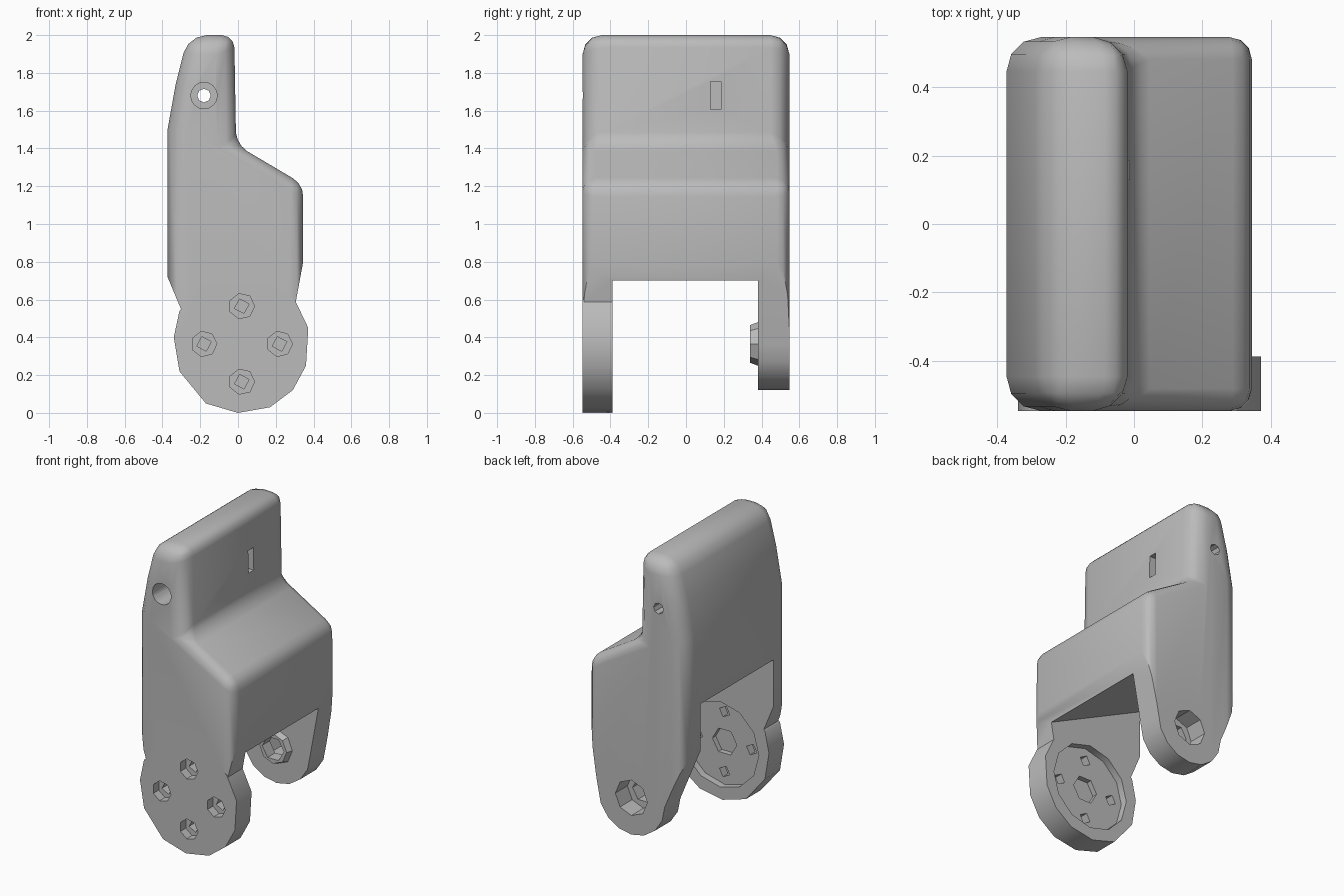
import bpy, bmesh, math

cube = bpy.data.objects.get("Cube")
if cube:
    bpy.data.objects.remove(cube, do_unlink=True)

grey = bpy.data.materials.new("plain grey")
grey.use_nodes = True
colour = (0.5, 0.5, 0.5, 1)
grey.diffuse_color = colour
grey.node_tree.nodes["Principled BSDF"].inputs["Base Color"].default_value = colour


def prism(name, outline, y0, y1, taper=None):
    """Extrude an x,z outline along y; taper gives a second outline at y1."""
    bm = bmesh.new()
    near = [bm.verts.new((x, y0, z)) for x, z in outline]
    far = [bm.verts.new((x, y1, z)) for x, z in (taper or outline)]
    bm.faces.new(near)
    bm.faces.new(far[::-1])
    n = len(near)
    for i in range(n):
        j = (i + 1) % n
        bm.faces.new((near[j], near[i], far[i], far[j]))
    bmesh.ops.recalc_face_normals(bm, faces=bm.faces)
    mesh = bpy.data.meshes.new(name)
    bm.to_mesh(mesh)
    bm.free()
    mesh.materials.append(grey)
    obj = bpy.data.objects.new(name, mesh)
    bpy.context.collection.objects.link(obj)
    return obj


def ring(x, z, r, sides, turn=0.0):
    return [(x + r * math.cos(turn + math.tau * i / sides),
             z + r * math.sin(turn + math.tau * i / sides)) for i in range(sides)]


def box(x0, x1, z0, z1):
    return [(x0, z0), (x1, z0), (x1, z1), (x0, z1)]


def apply_modifier(obj, mod):
    bpy.context.view_layer.objects.active = obj
    bpy.ops.object.modifier_apply(modifier=mod.name)


def combine(target, tool, operation="DIFFERENCE"):
    mod = target.modifiers.new("combine", "BOOLEAN")
    mod.operation, mod.object, mod.solver = operation, tool, "EXACT"
    apply_modifier(target, mod)
    bpy.data.objects.remove(tool, do_unlink=True)


PX, PZ = 0.02, 0.365   # pivot axis
FRONT, BACK = -0.547, 0.547

# Body with a stepped top and a tapering, round-ended lower arm
arc = [(PX + 0.245 * math.cos(a), PZ + 0.245 * math.sin(a))
       for a in (math.radians(180 + 22.5 * i) for i in range(9))]
profile = [(0.345, 0.8), (0.345, 1.21), (-0.01, 1.42), (-0.02, 2.0),
           (-0.265, 2.0), (-0.33, 1.74), (-0.373, 1.5), (-0.373, 0.72)] + arc
bracket = prism("hinge_bracket", profile, FRONT, BACK)

# Rounded rims and shoulders above the arms, tighter on the stepped side
weights = bracket.data.attributes.new("bevel_weight_edge", "FLOAT", "EDGE")
for e in bracket.data.edges:
    a, b = (bracket.data.vertices[i].co for i in e.vertices)
    if abs(a.y - b.y) > 0.5:
        if a.z > 1.1 and not 1.45 < a.z < 1.8:
            weights.data[e.index].value = 1.0 if a.x < -0.2 else 0.65
    elif min(a.z, b.z) > 0.7:
        weights.data[e.index].value = 0.65 if max(a.x, b.x) > 0.3 else 1.0
rounding = bracket.modifiers.new("rounding", "BEVEL")
rounding.limit_method = "WEIGHT"
rounding.width, rounding.segments = 0.1, 3
apply_modifier(bracket, rounding)

# Wide disc on the front arm
disc = [(0, 0), (0.17, 0.03), (0.29, 0.12), (0.36, 0.25), (0.372, 0.45), (0.30, 0.6),
        (0.2, 0.66), (-0.2, 0.66), (-0.31, 0.54), (-0.34, 0.4), (-0.31, 0.22), (-0.17, 0.05)]
combine(bracket, prism("disc", disc, FRONT, -0.3), "UNION")

# Slot between the arms, its ceiling rising toward the tall side
slot = [(-1, -0.5), (1, -0.5), (1, 0.38), (-1, 1.33)]
combine(bracket, prism("slot", slot, -0.388, 0.38))

# Tapered boss inside the back arm
combine(bracket, prism("boss", ring(PX, PZ, 0.1, 8), 0.34, 0.42,
                       ring(PX, PZ, 0.13, 8)), "UNION")

# Pivot socket and its smaller through hole
combine(bracket, prism("socket", ring(PX, PZ, 0.118, 8), 0.42, 0.7))
combine(bracket, prism("pivot_hole", ring(PX, PZ, 0.08, 6), 0.2, 0.5))

# Round recess inside the front disc with a central pocket
combine(bracket, prism("recess", ring(PX, PZ, 0.285, 12), -0.435, -0.3))
combine(bracket, prism("pocket", ring(PX, PZ, 0.09, 6), -0.47, -0.4))

# Four counterbored screw holes around the pivot
for k in range(4):
    a = k * math.pi / 2
    x, z = PX + 0.2 * math.cos(a), PZ + 0.2 * math.sin(a)
    combine(bracket, prism("counterbore", ring(x, z, 0.068, 7), -0.7, -0.49))
    combine(bracket, prism("screw_hole", ring(x, z, 0.04, 4, 0.3 + a), -0.6, -0.4))

# Long bolt hole near the top, and the nut slit that meets it
combine(bracket, prism("bolt_head_hole", ring(-0.18, 1.68, 0.07, 16), -0.7, -0.1))
combine(bracket, prism("bolt_hole", ring(-0.18, 1.68, 0.036, 8), -0.3, 0.7))
combine(bracket, prism("nut_slit", box(-0.25, 0.1, 1.605, 1.755), 0.13, 0.185))

bpy.ops.object.select_all(action="DESELECT")
bracket.select_set(True)
bpy.context.view_layer.objects.active = bracket
bpy.ops.object.shade_smooth_by_angle(angle=math.radians(32))
